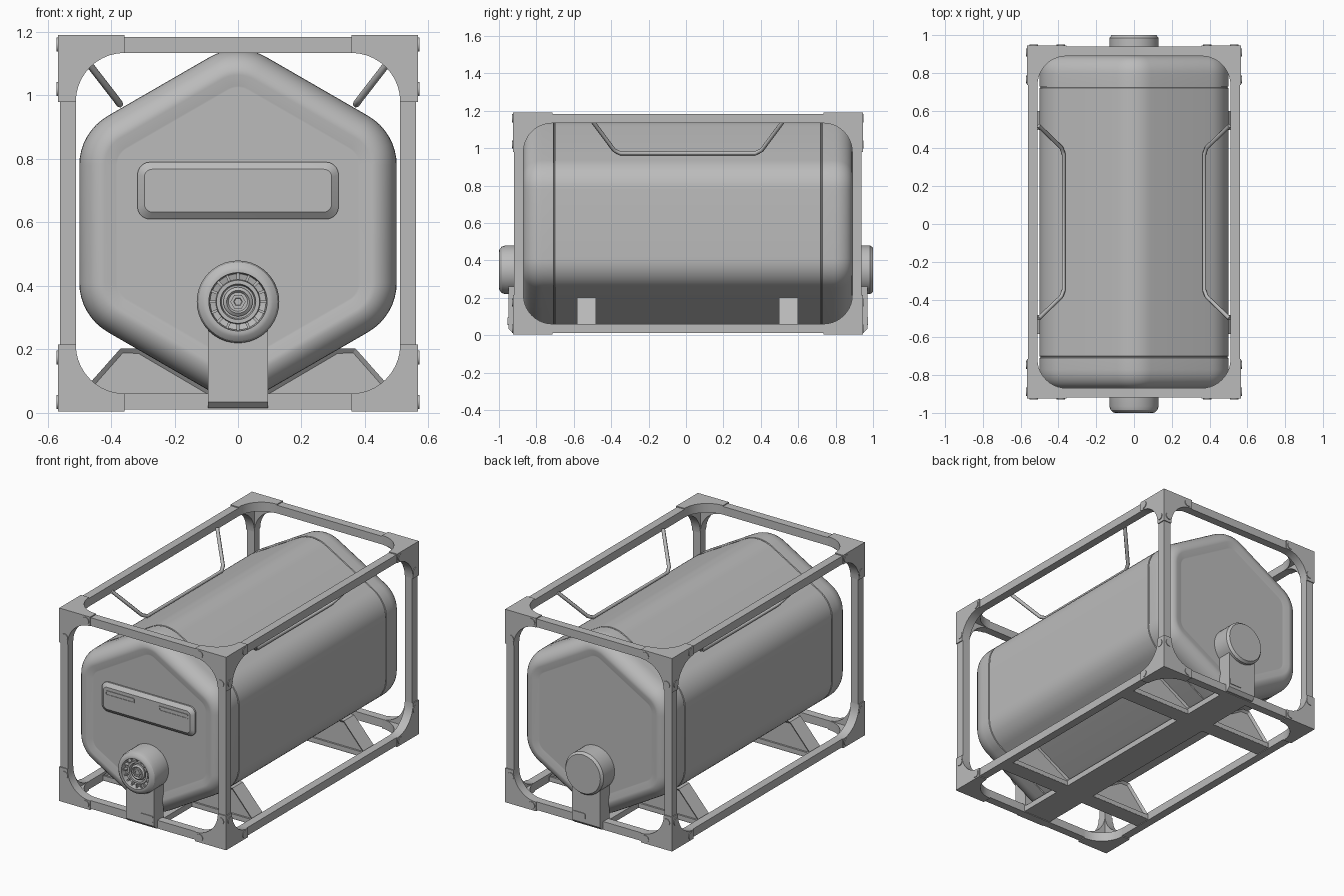
import bpy, bmesh
from math import sin, cos, pi, radians
from itertools import product
from mathutils import Vector

cube = bpy.data.objects.get("Cube")
if cube:
    bpy.data.objects.remove(cube, do_unlink=True)

GREY = (0.5, 0.5, 0.5, 1)
steel = bpy.data.materials.new("grey steel")
steel.use_nodes = True
steel.diffuse_color = GREY
steel.node_tree.nodes["Principled BSDF"].inputs["Base Color"].default_value = GREY

MID = Vector((0, 0.01, 0.5975))        # centre of the frame
HALF = Vector((0.567, 0.935, 0.5925))  # half size of the frame
CAP_Z = 0.35
parts = []


def finish(name, bm):
    bmesh.ops.recalc_face_normals(bm, faces=bm.faces)
    me = bpy.data.meshes.new(name)
    bm.to_mesh(me)
    bm.free()
    me.materials.append(steel)
    ob = bpy.data.objects.new(name, me)
    bpy.context.collection.objects.link(ob)
    parts.append(ob)
    return ob


def loft(name, rings, closed=False):
    """Skin equal-length rings of points; cap the ends unless closed."""
    bm = bmesh.new()
    vs = [[bm.verts.new(p) for p in ring] for ring in rings]
    n = len(vs[0])
    for a, b in zip(vs, vs[1:]):
        for i in range(n):
            j = (i + 1) % n
            bm.faces.new((a[i], a[j], b[j], b[i]))
    bm.faces.new(vs[0])
    bm.faces.new(vs[-1])
    return finish(name, bm)


def prism(name, pts, axis, lo, hi):
    """Extrude a 2D outline along an axis (0, 1 or 2)."""
    def place(p, d):
        c = list(p)
        c.insert(axis, d)
        return c
    return loft(name, [[place(p, d) for p in pts] for d in (lo, hi)])


def box(name, lo, hi):
    pts = [(lo[0], lo[1]), (hi[0], lo[1]), (hi[0], hi[1]), (lo[0], hi[1])]
    return prism(name, pts, 2, lo[2], hi[2])


def lathe(name, profile, segs=40, turn=0.0):
    """Revolve (radius, y) points around the cap axis."""
    return loft(name, [[(r * cos(2 * pi * i / segs + turn), y, CAP_Z + r * sin(2 * pi * i / segs + turn))
                        for i in range(segs)] for r, y in profile])


def hexagon(a, r, y, n=8):
    """Rounded point-up hexagon with apothem a and corner radius r."""
    pts = []
    for k in range(6):
        mid = radians(90 + 60 * k)
        d = (a - r) / cos(pi / 6)
        for i in range(n + 1):
            t = mid + radians(-30 + 60 * i / n)
            pts.append((d * cos(mid) + r * cos(t), y, 0.595 + d * sin(mid) + r * sin(t)))
    return pts


def round_rect(cx, cz, w, h, r, y, n=5):
    pts = []
    for k, (sx, sz) in enumerate([(1, 1), (-1, 1), (-1, -1), (1, -1)]):
        for i in range(n + 1):
            t = pi / 2 * (k + i / n)
            pts.append((cx + sx * (w / 2 - r) + r * cos(t), y, cz + sz * (h / 2 - r) + r * sin(t)))
    return pts


# Tank: half profile of (apothem, distance from the middle), mirrored to both ends
half = [(0.5, 0.71), (0.495, 0.712), (0.495, 0.717), (0.5, 0.719)]
half += [(0.42 + 0.08 * cos(t), 0.78 + 0.1 * sin(t)) for t in [pi / 16 * i for i in range(9)]]
half += [(0.385, 0.868), (0.38, 0.868)]
profile = [(a, 0.01 - d) for a, d in reversed(half)] + [(a, 0.01 + d) for a, d in half]
loft("tank", [hexagon(a, a - 0.32, y) for a, y in profile])

# Raised panel with two slot plates on the front
loft("front_panel", [round_rect(0, 0.7, w, h, r, y) for w, h, r, y in
                     [(0.634, 0.18, 0.04, -0.855), (0.634, 0.18, 0.04, -0.868),
                      (0.59, 0.135, 0.025, -0.886)]])
for side, label in ((1, "left"), (-1, "right")):
    loft("panel_slot_" + label, [round_rect(side * 0.182, 0.733, w, h, 0.008, y) for w, h, y in
                                 [(0.2, 0.03, -0.884), (0.2, 0.03, -0.89), (0.184, 0.016, -0.89),
                                  (0.184, 0.016, -0.887)]])

# Front outlet with recessed collar, teeth and nut
lathe("front_outlet", [(0.13, -0.86), (0.13, -0.965), (0.124, -0.985), (0.11, -0.997), (0.1, -1.0),
                       (0.092, -1.0), (0.088, -0.965), (0.07, -0.96), (0.068, -0.975), (0.056, -0.975),
                       (0.052, -0.955), (0.05, -0.955)])
lathe("outlet_hub", [(0.046, -0.95), (0.046, -0.972), (0.036, -0.98), (0.03, -0.972), (0.028, -0.972)])
lathe("outlet_nut", [(0.024, -0.96), (0.024, -0.985), (0.014, -0.985), (0.012, -0.98)], 6)
for i in range(16):
    tooth = box("outlet_tooth", (0.07, -0.985, -0.004), (0.09, -0.955, 0.004))
    tooth.rotation_euler.y = 2 * pi * i / 16
    tooth.location.z = CAP_Z

# Plain rear cover
lathe("rear_cover", [(0.13, 0.86), (0.13, 0.985), (0.118, 1.0)])

# Pedestal and label plate at each end
for s, label in ((-1, "front"), (1, "rear")):
    outline = [(0.87, CAP_Z), (0.96, CAP_Z), (0.96, 0.035), (0.94, 0.015), (0.87, 0.015)]
    prism(label + "_pedestal", [(0.01 + s * y, z) for y, z in outline], 0, -0.095, 0.095)
    loft(label + "_label_plate", [round_rect(0.047, 0.075, 0.084, 0.04, 0.008, 0.01 + s * y)
                                  for y in (0.955, 0.964)])

# Frame bars: four along each axis
BAR, INSET, REACH, WEB = 0.05, 0.006, 0.21, 0.056
for axis in range(3):
    u, v = [k for k in range(3) if k != axis]
    for su, sv in product((-1, 1), repeat=2):
        lo, hi = [0] * 3, [0] * 3
        lo[axis], hi[axis] = MID[axis] - HALF[axis] + 0.02, MID[axis] + HALF[axis] - 0.02
        for k, s in ((u, su), (v, sv)):
            ends = [MID[k] + s * (HALF[k] - d) for d in (INSET, INSET + BAR)]
            lo[k], hi[k] = min(ends), max(ends)
        box("frame_bar", lo, hi)

# Corner gussets: three curved webs per corner
for signs in product((-1, 1), repeat=3):
    for axis in range(3):
        u, v = [k for k in range(3) if k != axis]
        U, V = HALF[u], HALF[v]
        pts = [(U, V)]
        for i in range(11):
            t = pi / 2 * (1 - i / 10)
            pts.append((U - REACH + (REACH - WEB) * cos(t), V - REACH + (REACH - WEB) * sin(t)))
        pts.insert(1, (U - REACH, V))
        pts.append((U, V - REACH))
        pts = [(MID[u] + signs[u] * a, MID[v] + signs[v] * b) for a, b in pts]
        d = [MID[axis] + signs[axis] * (HALF[axis] - k) for k in (0, WEB)]
        prism("corner_gusset", pts, axis, *d)
        # Bolt heads on the upright faces
        if axis < 2:
            for du, dv in ((0.18, 0.03), (0.037, 0.17)):
                c = (MID[u] + signs[u] * (U - du), MID[v] + signs[v] * (V - dv))
                disc = [(c[0] + 0.022 * cos(pi * i / 10), c[1] + 0.022 * sin(pi * i / 10)) for i in range(20)]
                out = MID[axis] + signs[axis] * (HALF[axis] + 0.004)
                prism("gusset_bolt", disc, axis, d[0], out)

# Base: central beam, cross beams and saddle wedges
box("base_beam", (-0.095, -0.9, 0.015), (0.095, 0.92, 0.05))
wedge = [(0.08, 0.016), (0.08, 0.066), (0.31, 0.203), (0.37, 0.203), (0.51, 0.045), (0.51, 0.016)]
for yc in (-0.532, 0.548):
    box("cross_beam", (-0.53, yc - 0.05, 0.015), (0.53, yc + 0.05, 0.045))
    for s in (-1, 1):
        saddle = prism("saddle_wedge", [(s * x, z) for x, z in wedge], 1, yc - 0.051, yc + 0.051)
        bm = bmesh.new()
        bm.from_mesh(saddle.data)
        sides = [f for f in bm.faces if abs(f.normal.y) > 0.9]
        bmesh.ops.inset_individual(bm, faces=sides, thickness=0.016, depth=-0.012)
        bm.to_mesh(saddle.data)
        bm.free()

# Side hand rails leaning from the top bars to the tank
for s, label in ((1, "left"), (-1, "right")):
    path = [(0.505, -0.5, 1.145), (0.385, -0.385, 0.99), (0.372, -0.35, 0.972),
            (0.372, 0.37, 0.972), (0.385, 0.405, 0.99), (0.505, 0.52, 1.145)]
    cu = bpy.data.curves.new(label + "_hand_rail", "CURVE")
    cu.dimensions = "3D"
    cu.bevel_depth = 0.011
    cu.bevel_resolution = 1
    cu.use_fill_caps = True
    sp = cu.splines.new("POLY")
    sp.points.add(len(path) - 1)
    for p, (x, y, z) in zip(sp.points, path):
        p.co = (s * x, y, z, 1)
    cu.materials.append(steel)
    rail = bpy.data.objects.new(label + "_hand_rail", cu)
    bpy.context.collection.objects.link(rail)

# Smooth shading with sharp edges kept
bpy.ops.object.select_all(action="DESELECT")
for ob in parts:
    ob.select_set(True)
bpy.context.view_layer.objects.active = parts[0]
bpy.ops.object.shade_smooth_by_angle(angle=radians(30))
